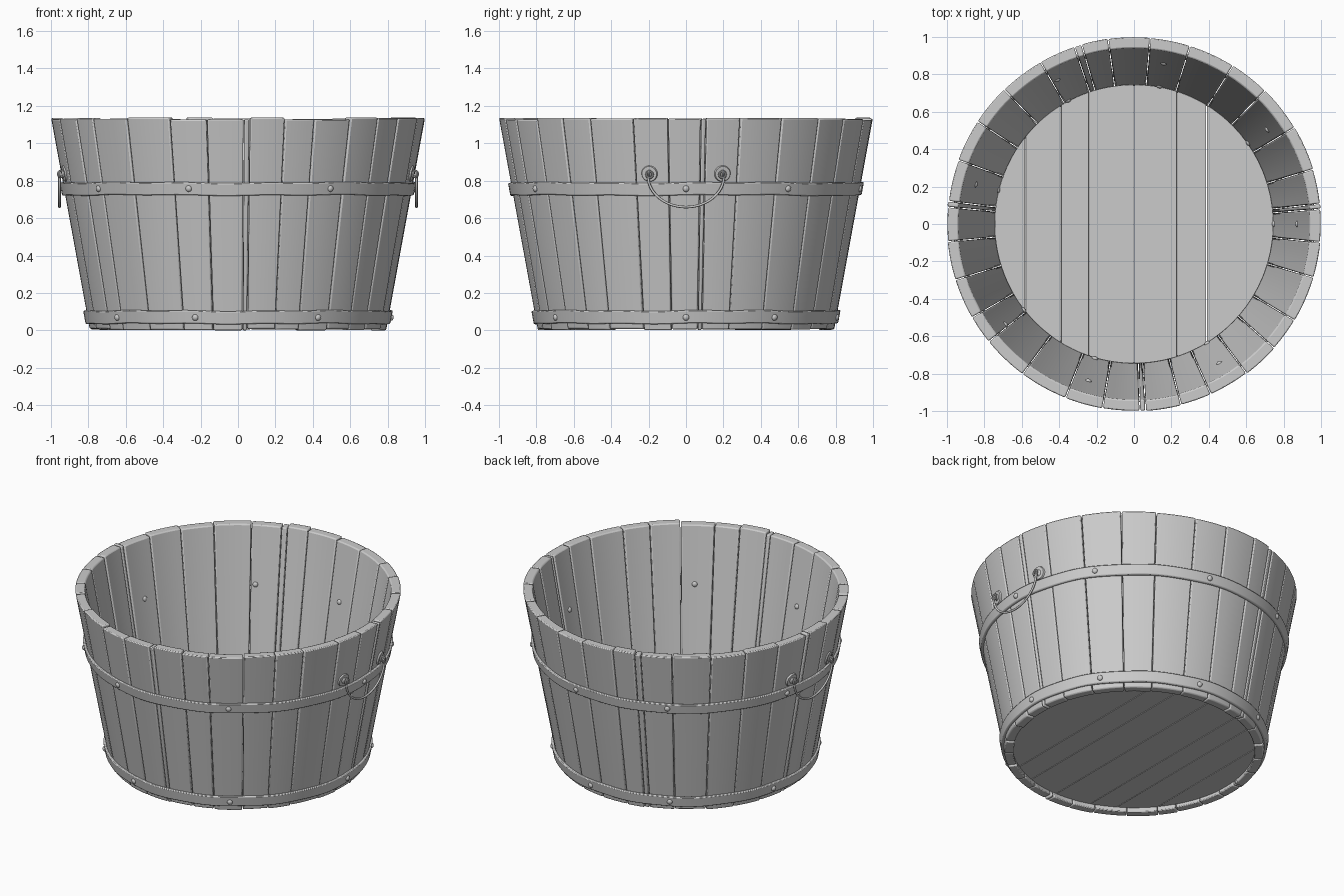
import bpy, bmesh, random
from math import sin, cos, radians, pi, sqrt
from mathutils import Matrix, Vector

if "Cube" in bpy.data.objects:
    bpy.data.objects.remove(bpy.data.objects["Cube"])

random.seed(4)
R = lambda a: random.uniform(-a, a)
outer = lambda z: 0.792 + z * 0.183
inner = lambda z: 0.736 + z * 0.180


def finish(bm, name, bevel=0, segs=2, angle=35):
    bmesh.ops.recalc_face_normals(bm, faces=bm.faces)
    me = bpy.data.meshes.new(name)
    bm.to_mesh(me)
    bm.free()
    ob = bpy.data.objects.new(name, me)
    bpy.context.collection.objects.link(ob)
    if bevel:
        m = ob.modifiers.new("bevel", 'BEVEL')
        m.width, m.segments, m.limit_method = bevel, segs, 'ANGLE'
        m.angle_limit = radians(40)
    bpy.ops.object.select_all(action='DESELECT')
    ob.select_set(True)
    bpy.context.view_layer.objects.active = ob
    bpy.ops.object.shade_smooth_by_angle(angle=radians(angle))
    return ob


def sweep(bm, profile, a0, a1, n, closed=False, wobble=0):
    """Sweep an (r, z) profile around z between two angles in degrees."""
    rows = []
    for i in range(n if closed else n + 1):
        a = radians(a0 + (a1 - a0) * i / n)
        dz = wobble * (sin(5 * a) + sin(13 * a + 1)) / 2
        rows.append([bm.verts.new((r * cos(a), r * sin(a), z + dz)) for r, z in profile])
    k = len(profile)
    for i in range(n):
        p, q = rows[i], rows[(i + 1) % len(rows)]
        for j in range(k):
            bm.faces.new((p[j], p[(j + 1) % k], q[(j + 1) % k], q[j]))
    if not closed:
        bm.faces.new(rows[0])
        bm.faces.new(rows[-1])


def torus(bm, mat, major, minor, n=20, k=8):
    rows = [[bm.verts.new(mat @ Vector(((major + minor * cos(b)) * cos(a),
                                       (major + minor * cos(b)) * sin(a), minor * sin(b))))
             for b in [2 * pi * j / k for j in range(k)]]
            for a in [2 * pi * i / n for i in range(n)]]
    for i in range(n):
        for j in range(k):
            p, q = rows[i], rows[(i + 1) % n]
            bm.faces.new((p[j], p[(j + 1) % k], q[(j + 1) % k], q[j]))


# Wall staves, including four narrow slivers
seams = [-99.7, -88.2, -86.4, -75.4, -65.7, -53, -41.5, -31, -16.6, -5.6, 4.6, 6.2, 17,
         31, 45.5, 58, 72.5, 85, 98, 106.3, 108.6, 120, 134, 146.8, 160, 173, 174.8,
         185.4, 197.4, 210, 219, 233.4, 248.5, 260.3]
bm = bmesh.new()
for a0, a1 in zip(seams, seams[1:]):
    top, bot, dr = 1.131 + R(0.006), random.uniform(0, 0.01), R(0.002)
    prof = [(outer(bot) + dr, bot), (outer(top) + dr, top),
            (inner(top) + dr, top), (inner(bot) + dr, bot)]
    sweep(bm, prof, a0 + 0.14, a1 - 0.14, max(1, round((a1 - a0) / 2.5)))
finish(bm, "wall_staves", 0.007)

# Floor planks clipped to a circle
bm = bmesh.new()
FR = 0.744
cuts = [-FR, -0.58, -0.39, -0.24, 0, 0.23, 0.387, FR]
for x0, x1 in zip(cuts, cuts[1:]):
    x0, x1 = x0 + 0.0015, x1 - 0.0015
    xs = [x0 + (x1 - x0) * (1 - cos(pi * i / 16)) / 2 for i in range(17)]
    pts = [(x, -sqrt(FR * FR - x * x)) for x in xs] + [(x, sqrt(FR * FR - x * x)) for x in xs[::-1]]
    f = bm.faces.new([bm.verts.new((x, y, 0.035)) for x, y in pts])
    ext = bmesh.ops.extrude_face_region(bm, geom=[f])
    bmesh.ops.translate(bm, vec=(0, 0, 0.027),
                        verts=[v for v in ext['geom'] if isinstance(v, bmesh.types.BMVert)])
finish(bm, "floor_planks", 0.002, 1)

# Hoops around the wall
for name, z0, z1 in (("upper_hoop", 0.722, 0.79), ("lower_hoop", 0.036, 0.106)):
    bm = bmesh.new()
    sweep(bm, [(outer(z0) - 0.006, z0), (outer(z0) + 0.015, z0),
               (outer(z1) + 0.015, z1), (outer(z1) - 0.006, z1)], 0, 360, 120, True, 0.004)
    finish(bm, name, 0.006)

# Rivets, with heads outside and inside
bm = bmesh.new()
for z in (0.757, 0.069):
    for a in (0, 35.3, 79.5, 118, 166, 218, 253.8, 301.5):
        for r in (outer(z) + 0.015, inner(z)):
            m = (Matrix.Rotation(radians(a), 4, 'Z') @ Matrix.Translation((r, 0, z))
                 @ Matrix.Rotation(radians(10), 4, 'Y') @ Matrix.Diagonal((0.7, 1, 1, 1)))
            bmesh.ops.create_uvsphere(bm, u_segments=14, v_segments=8, radius=0.017, matrix=m)
finish(bm, "rivets")

# Drop handles on both sides
for side, turn in (("right", 0), ("left", pi)):
    rot = Matrix.Rotation(turn, 4, 'Z')
    bm = bmesh.new()
    for s in (-1, 1):
        y, z = s * 0.195, 0.838
        around = Matrix.Rotation(s * 0.21, 4, 'Z')
        face = rot @ Matrix.Translation((0.925, y, z)) @ around @ Matrix.Rotation(radians(100), 4, 'Y')
        # Round plate with a raised centre
        bmesh.ops.create_cone(bm, cap_ends=True, segments=28, radius1=0.047, radius2=0.04,
                              depth=0.016, matrix=face)
        bmesh.ops.create_uvsphere(bm, u_segments=16, v_segments=8, radius=0.024,
                                  matrix=face @ Matrix.Diagonal((1, 1, 0.7, 1)))
        # Eye standing out of the plate
        torus(bm, rot @ Matrix.Translation((0.945, y, z - 0.002)) @ around
              @ Matrix.Rotation(pi / 2, 4, 'X'), 0.016, 0.006)
        # Curled end of the bail
        torus(bm, rot @ Matrix.Translation((0.954, y, z - 0.006))
              @ Matrix.Rotation(pi / 2, 4, 'Y'), 0.017, 0.006)
    finish(bm, side + "_handle_mounts")
    cu = bpy.data.curves.new(side + "_handle_bail", 'CURVE')
    cu.dimensions, cu.bevel_depth, cu.bevel_resolution = '3D', 0.0068, 2
    cu.use_fill_caps = True
    sp = cu.splines.new('POLY')
    n = 32
    sp.points.add(n)
    for i in range(n + 1):
        t = pi * i / n
        p = rot @ Vector((0.953, 0.203 * cos(t), 0.825 - 0.166 * sin(t)))
        sp.points[i].co = (*p, 1)
    bpy.context.collection.objects.link(bpy.data.objects.new(side + "_handle_bail", cu))
